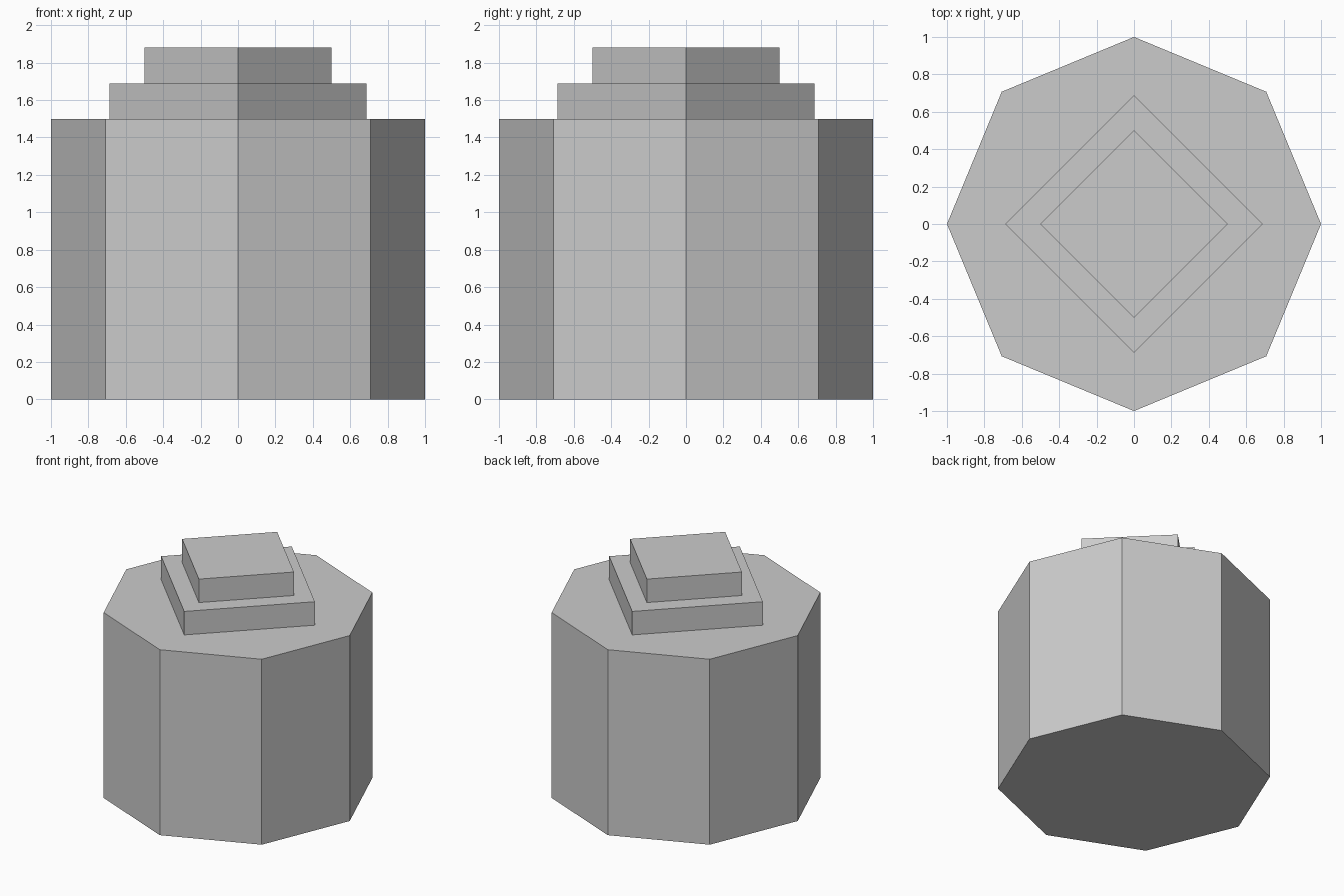
import bpy

if "Cube" in bpy.data.objects:
    bpy.data.objects.remove(bpy.data.objects["Cube"], do_unlink=True)

# One plain grey for every part
GREY = (0.6, 0.6, 0.6, 1.0)
grey = bpy.data.materials.new("plain_grey")
grey.use_nodes = True
grey.diffuse_color = GREY
grey.node_tree.nodes["Principled BSDF"].inputs["Base Color"].default_value = GREY


def prism(name, sides, radius, bottom, top):
    """Flat-shaded upright prism with a corner on each axis."""
    bpy.ops.mesh.primitive_cylinder_add(
        vertices=sides, radius=radius, depth=top - bottom,
        location=(0, 0, (bottom + top) / 2))
    part = bpy.context.object
    part.name = name
    part.data.materials.append(grey)
    return part


# Octagonal drum with two stepped diamond tiers on top
prism("octagonal_body", 8, 1.0, 0.0, 1.5)
prism("lower_step", 4, 0.6875, 1.5, 1.69)
prism("upper_step", 4, 0.5, 1.69, 1.88)
